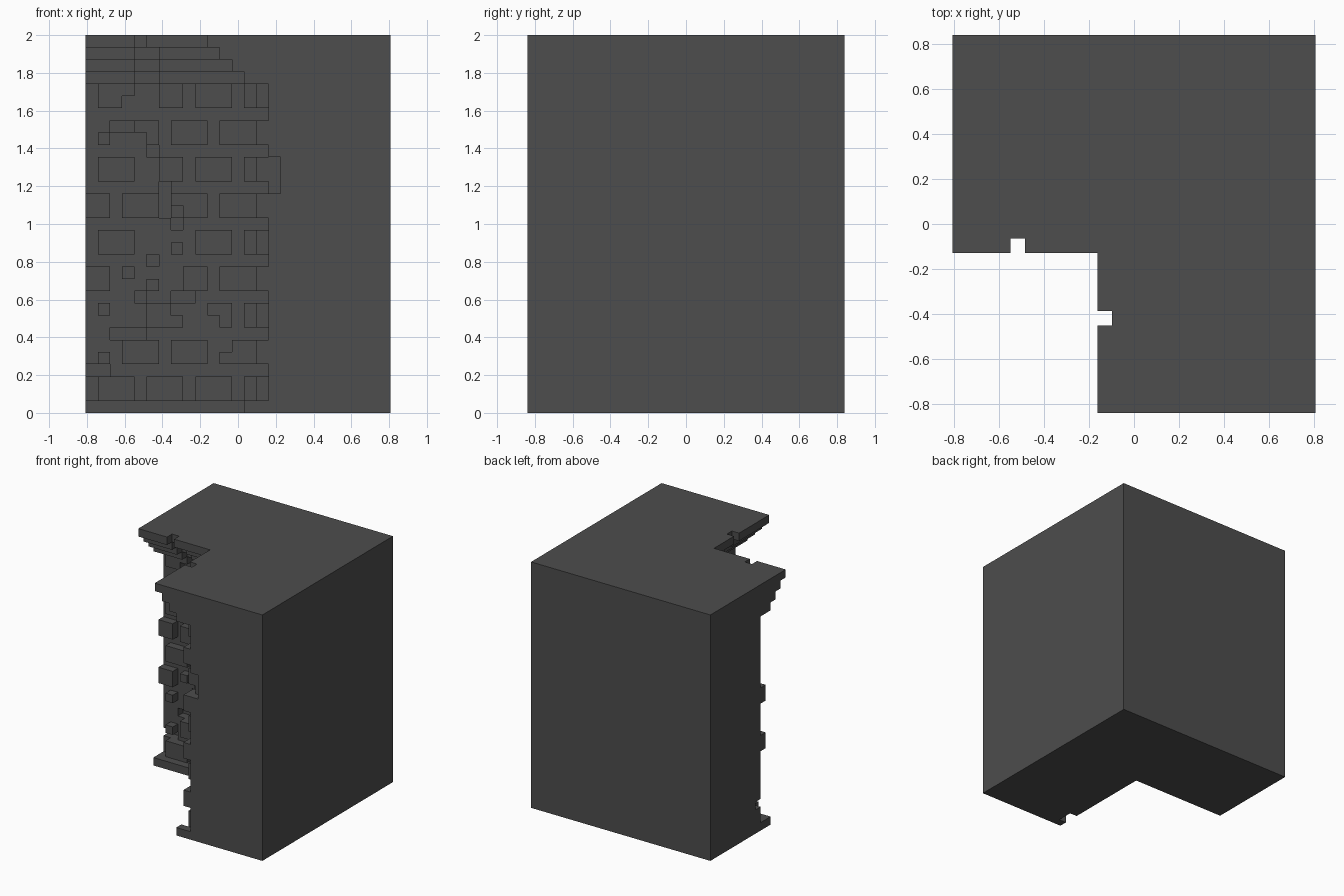
import bpy, bmesh

cube = bpy.data.objects.get("Cube")
if cube:
    bpy.data.objects.remove(cube, do_unlink=True)

U = 2 / 31                      # block size
NX, NY, NZ = 25, 26, 31         # overall size in blocks

stone = bpy.data.materials.new("dark_grey_stone")
stone.use_nodes = True
COLOUR = (0.075, 0.075, 0.075, 1)
stone.diffuse_color = COLOUR
bsdf = stone.node_tree.nodes["Principled BSDF"]
bsdf.inputs["Base Color"].default_value = COLOUR
bsdf.inputs["Roughness"].default_value = 0.9


def box(x0, x1, y0, y1, z0, z1):
    return {(x, y, z) for x in range(x0, x1)
            for y in range(y0, y1) for z in range(z0, z1)}


def corner(edge, z0, z1):
    """L-shaped slab whose inner corner lies at the given block."""
    return box(edge, NX, 0, NY, z0, z1) | box(0, NX, edge + 1, NY, z0, z1)


def back(a0, a1, z0, z1, depth=15):
    return box(a0, a1, depth, depth + 1, z0, z1)


def side(a0, a1, z0, z1, depth=14):
    return box(depth, depth + 1, a0, a1, z0, z1)


# Main wall body with crumbled pits in its two inner faces
body = corner(15, 0, NZ)
for pit in [(0, 2, 3, 4), (2, 5, 6, 7), (4, 5, 9, 10), (7, 9, 9, 10),
            (5, 6, 12, 13), (7, 8, 15, 16), (6, 7, 16, 19),
            (5, 6, 21, 22), (2, 4, 23, 24)]:
    body -= back(*pit, depth=16)
for pit in [(0, 1, 18, 21), (5, 7, 9, 10), (8, 9, 15, 16), (4, 6, 21, 22)]:
    body -= side(*pit, depth=15)

# Stepped cornice, chipped on each arm
cornice = set()
for step in range(4):
    cornice |= corner(10 + step, 30 - step, 31 - step)
    width = 1 if step == 0 else 2
    cornice -= back(4, 4 + width, 30 - step, 31 - step, 11 + step)
    cornice -= side(6, 6 + width, 30 - step, 31 - step, 10 + step)
cornice -= body

# Plinth with a chip near the front
plinth = corner(13, 0, 1) - corner(15, 0, 1) - side(1, 3, 0, 1, 13)

# Staggered raised bricks, two blocks high with one-block joints
back_bricks, side_bricks = set(), set()
for row in range(9):
    z = 1 + 3 * row
    for start in range(-3 if row % 2 == 0 else -1, 15, 4):
        a0, a1 = max(start, 0), start + 3
        back_bricks |= back(a0, min(a1, 14), z, z + 2)
        side_bricks |= side(a0, min(a1, 15) if a1 < 14 else 15, z, z + 2)

# Broken and missing bricks on the back wall: cleared, then the remnants
for gone in [(0, 2, 4, 6), (11, 12, 5, 6), (0, 5, 7, 9), (7, 8, 8, 9),
             (9, 12, 7, 9), (3, 8, 10, 12), (5, 9, 13, 15), (7, 8, 16, 17),
             (5, 6, 19, 21), (0, 6, 22, 24), (3, 4, 25, 26), (4, 6, 25, 27)]:
    back_bricks -= back(*gone)
for left in [(1, 2, 4, 5), (1, 2, 8, 9), (10, 12, 8, 9), (11, 12, 7, 8),
             (3, 4, 11, 12), (5, 6, 10, 11), (7, 8, 13, 14), (1, 2, 22, 23),
             (4, 6, 23, 24), (5, 6, 22, 23)]:
    back_bricks |= back(*left)

# Broken bricks on the side wall
for gone in [(5, 7, 7, 9), (3, 5, 10, 12), (7, 8, 11, 12), (5, 8, 13, 15),
             (7, 8, 16, 17), (5, 6, 19, 21), (3, 5, 22, 23), (6, 8, 25, 26)]:
    side_bricks -= side(*gone)

parts = {"wall_body": body, "cornice": cornice, "plinth": plinth,
         "back_wall_bricks": back_bricks, "side_wall_bricks": side_bricks}
solid = set().union(*parts.values())


def build(name, cells):
    """Skin the exposed sides of the blocks and merge flat areas."""
    bm = bmesh.new()
    verts = {}

    def vert(p):
        if p not in verts:
            verts[p] = bm.verts.new(((p[0] - NX / 2) * U,
                                     (p[1] - NY / 2) * U, p[2] * U))
        return verts[p]

    for c in sorted(cells):
        for axis in range(3):
            for sign in (0, 1):
                n = list(c)
                n[axis] += 1 if sign else -1
                if tuple(n) in solid:
                    continue
                u, v = (axis + 1) % 3, (axis + 2) % 3
                ring = []
                for du, dv in ((0, 0), (1, 0), (1, 1), (0, 1)):
                    p = list(c)
                    p[axis] += sign
                    p[u] += du
                    p[v] += dv
                    ring.append(vert(tuple(p)))
                bm.faces.new(ring if sign else ring[::-1])
    bmesh.ops.dissolve_limit(bm, angle_limit=0.01, verts=bm.verts[:],
                             edges=bm.edges[:])
    mesh = bpy.data.meshes.new(name)
    bm.to_mesh(mesh)
    bm.free()
    mesh.materials.append(stone)
    obj = bpy.data.objects.new(name, mesh)
    bpy.context.collection.objects.link(obj)


for part, blocks in parts.items():
    build(part, blocks)
